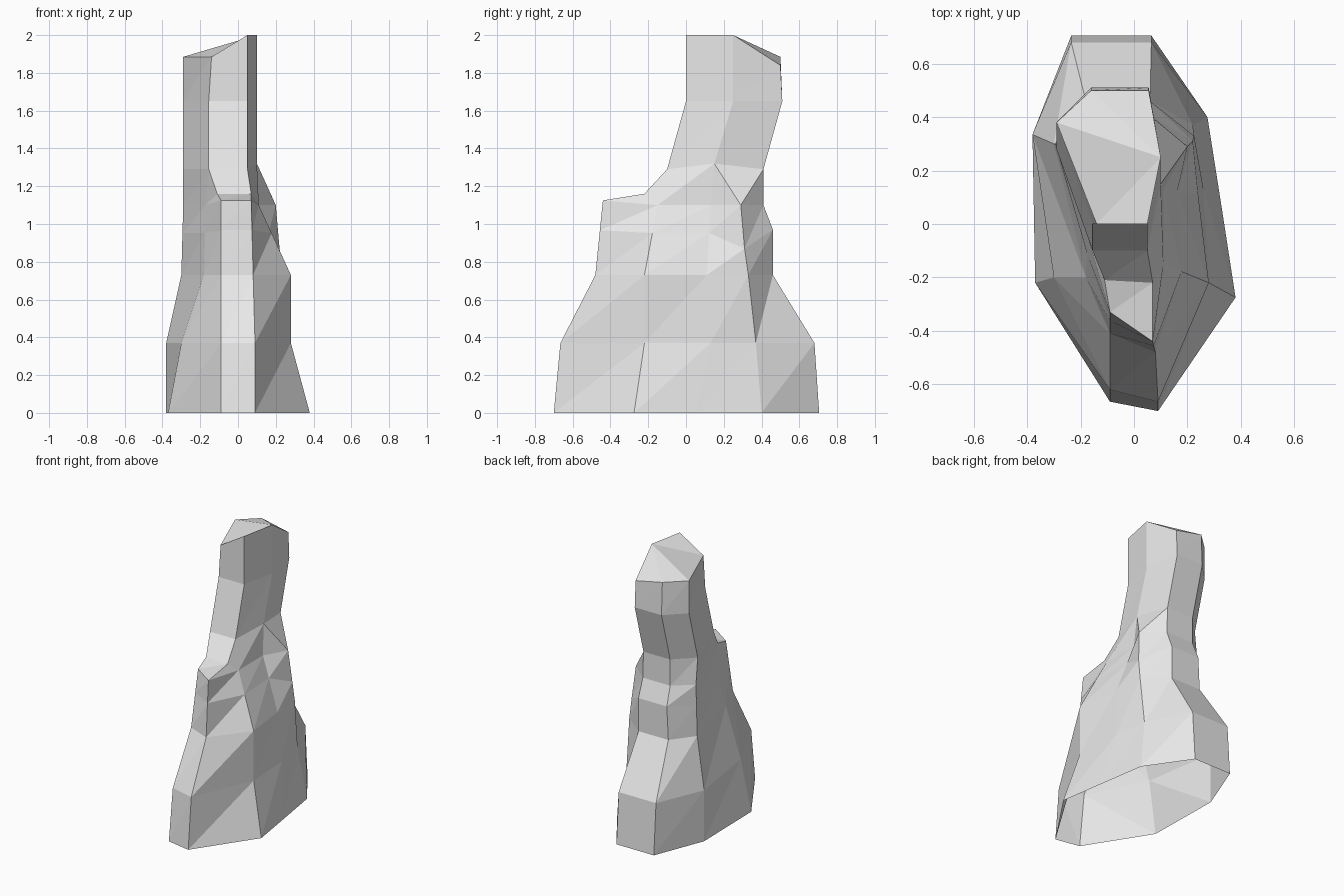
import bpy
import bmesh
from mathutils import Vector

default_cube = bpy.data.objects.get("Cube")
if default_cube:
    bpy.data.objects.remove(default_cube, do_unlink=True)


def make_material(name, colour):
    material = bpy.data.materials.new(name)
    material.use_nodes = True
    material.diffuse_color = colour
    material.node_tree.nodes["Principled BSDF"].inputs["Base Color"].default_value = colour
    return material


def ring(height, outline):
    """Place a flat outline at one height."""
    return [Vector((x, y, height)) for x, y in outline]


def loft(mesh, lower, upper):
    """Join two rings of equal length with a band of triangles."""
    count = len(lower)
    for i in range(count):
        j = (i + 1) % count
        for corners in ((lower[i], lower[j], upper[j]), (lower[i], upper[j], upper[i])):
            if len(set(corners)) == len(corners):
                mesh.faces.new(corners)


# Outlines run counterclockwise from the front edge, one point per ridge
FRONT, FLANK, HOLLOW, FIN, BACK, BACK_RIGHT, RIGHT, RIGHT_FRONT, FRONT_RIGHT = range(9)

foot = ring(0, [(.09, -.7), (.38, -.275), (.33, .05), (.275, .4), (.065, .705),
                (-.235, .705), (-.38, .335), (-.37, -.22), (-.09, -.665)])
skirt = ring(.37, [(.09, -.665), (.28, -.22), (.26, .13), (.22, .37), (.065, .68),
                   (-.235, .68), (-.38, .335), (-.3, -.2), (-.09, -.62)])
waist = ring(.73, [(.08, -.48), (.28, -.22), (.24, .11), (.225, .33), (.06, .46),
                   (-.18, .46), (-.3, .3), (-.18, -.2), (-.09, -.41)])
shoulder = ring(1.1, [(.07, -.44), (.11, -.15), (.11, .13), (.2, .29), (.06, .41),
                      (-.16, .41), (-.29, .3), (-.17, -.06), (-.09, -.33)])
for point in (FRONT, FRONT_RIGHT):
    shoulder[point].z = 1.125

# Bulge on the back and a step below the fin
bulge = [low.lerp(high, .6) for low, high in zip(waist, shoulder)]
for point in (BACK, BACK_RIGHT):
    bulge[point].y = .46
    bulge[point].z = .97
bulge[FIN] = Vector((.22, .31, .87))

# Ledge at the front: only the two front ridges step inward
ledge = [point.copy() for point in shoulder]
ledge[FRONT] = Vector((.07, -.22, 1.16))
ledge[FRONT_RIGHT] = Vector((-.11, -.21, 1.16))

# The spire keeps six ridges, so neighbouring lower ridges merge into them
section = [(.05, -.1), (.1, .15), (.055, .41), (-.16, .41), (-.29, .28), (-.155, -.1)]
ridge_map = (0, 0, 1, 1, 2, 3, 4, 5, 5)
spire_base = ring(1.29, section)
spire_base[1].z = 1.32
lean = Vector((0, .1, 0))
spire_middle = [point + lean for point in ring(1.65, section)]
spire_top = [point + lean for point in ring(1.885, section)]
for point, height in zip(spire_top[:3], (2, 2, 1.84)):
    point.z = height
spire_top[2].y = spire_top[3].y = .5
spire_top[5].x = -.14

# Loft all bands into one rock with an open underside
mesh = bmesh.new()
wide_rings = [[mesh.verts.new(point) for point in level]
              for level in (foot, skirt, waist, bulge, shoulder)]
upper_ledge = [mesh.verts.new(ledge[i]) if i in (FRONT, FRONT_RIGHT) else vert
               for i, vert in enumerate(wide_rings[-1])]
wide_rings.append(upper_ledge)
spire_rings = [[mesh.verts.new(point) for point in level]
               for level in (spire_base, spire_middle, spire_top)]
wide_rings.append([spire_rings[0][i] for i in ridge_map])
for rings in (wide_rings, spire_rings):
    for lower, upper in zip(rings, rings[1:]):
        loft(mesh, lower, upper)

# Sloping cap fanned from its highest corner
cap = spire_rings[-1]
peak = cap[1]
around = cap[2:] + cap[:1]
for first, second in zip(around, around[1:]):
    mesh.faces.new((peak, first, second))

rock_data = bpy.data.meshes.new("rock_spire")
mesh.to_mesh(rock_data)
mesh.free()
rock_data.materials.append(make_material("pale grey stone", (.8, .8, .8, 1)))
rock_spire = bpy.data.objects.new("rock_spire", rock_data)
bpy.context.collection.objects.link(rock_spire)
